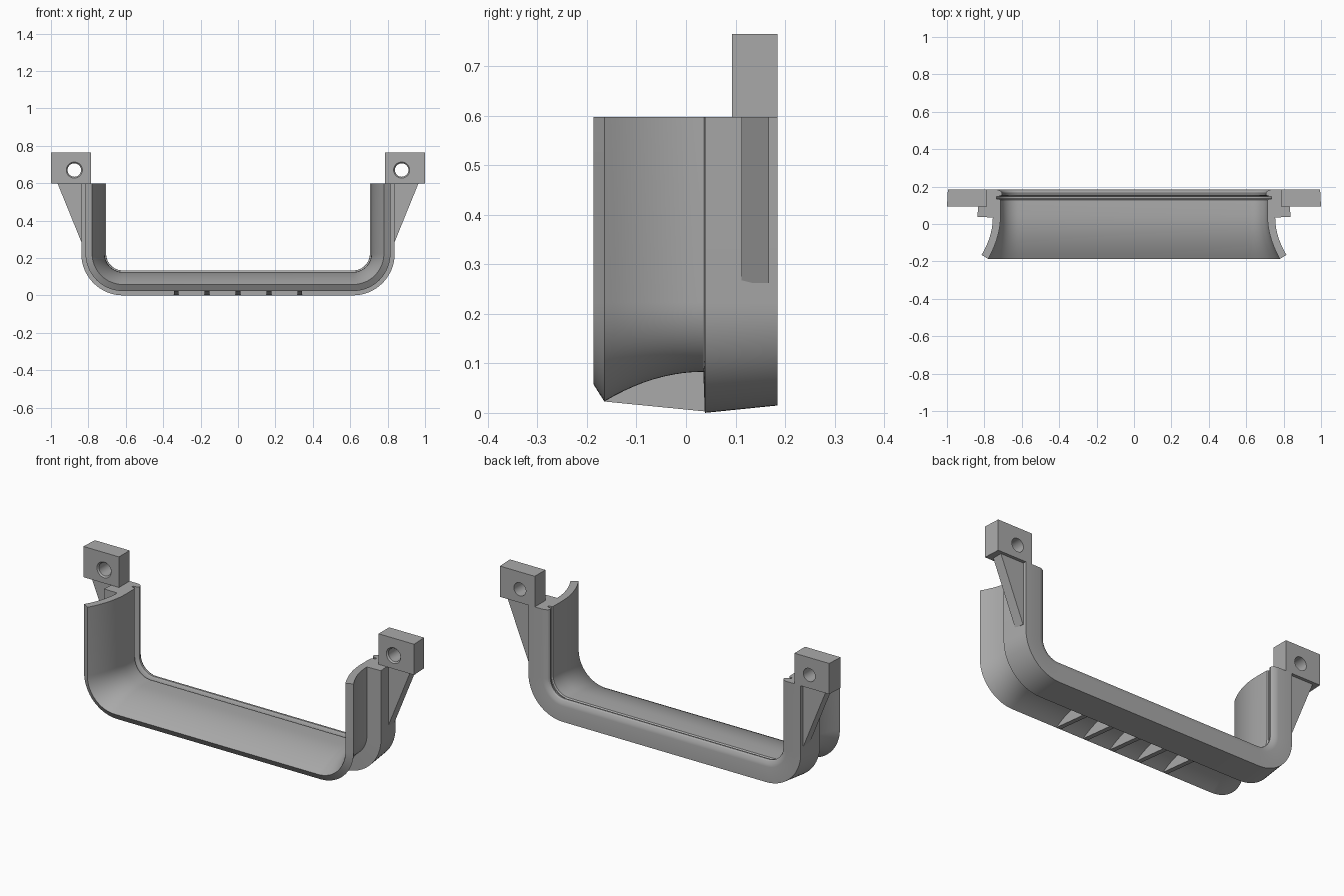
import bpy, bmesh, math
from mathutils import Vector

cube = bpy.data.objects.get("Cube")
if cube:
    bpy.data.objects.remove(cube, do_unlink=True)

grey = bpy.data.materials.new("plain grey")
grey.use_nodes = True
colour = (0.4, 0.4, 0.4, 1)
grey.diffuse_color = colour
grey.node_tree.nodes["Principled BSDF"].inputs["Base Color"].default_value = colour


def finish(name, bm, smooth=True):
    bmesh.ops.recalc_face_normals(bm, faces=bm.faces)
    mesh = bpy.data.meshes.new(name)
    bm.to_mesh(mesh)
    bm.free()
    mesh.materials.append(grey)
    obj = bpy.data.objects.new(name, mesh)
    bpy.context.collection.objects.link(obj)
    bpy.ops.object.select_all(action="DESELECT")
    bpy.context.view_layer.objects.active = obj
    obj.select_set(True)
    if smooth:
        bpy.ops.object.shade_smooth_by_angle(angle=math.radians(28))
    return obj


def loft(name, rings, smooth=True):
    """Skin a list of matching closed rings and cap both ends."""
    bm = bmesh.new()
    rows = [[bm.verts.new(p) for p in ring] for ring in rings]
    n = len(rows[0])
    for a, b in zip(rows, rows[1:]):
        for i in range(n):
            j = (i + 1) % n
            bm.faces.new((a[i], a[j], b[j], b[i]))
    bm.faces.new(rows[0][::-1])
    bm.faces.new(rows[-1])
    return finish(name, bm, smooth)


# U shaped path: points on the outside edge with the inward direction
HALF, RADIUS, TOP, STEPS = 0.838, 0.223, 0.598, 16
right = [(Vector((HALF, 0, TOP)), Vector((-1, 0, 0)))]
for i in range(STEPS + 1):
    a = math.pi / 2 * i / STEPS
    out = Vector((math.cos(a), 0, -math.sin(a)))
    right.append((Vector((HALF - RADIUS, 0, RADIUS)) + out * RADIUS, -out))
left = [(Vector((-p.x, 0, p.z)), Vector((-d.x, 0, d.z))) for p, d in reversed(right)]
path = right + left


# Cross-section as (inward depth, y)
def flare(start, drop, y0, y1, n=10):
    return [(start - drop * (i / n) ** 2, y0 + (y1 - y0) * i / n) for i in range(n + 1)]


outer_flare = flare(0.083, 0.06, 0.035, -0.165)
inner_flare = flare(0.125, 0.067, 0.05, -0.187)[::-1]
rear_rim = [(0.125, 0.095), (0.124, 0.128), (0.118, 0.134), (0.102, 0.135),
            (0.102, 0.146), (0.124, 0.15), (0.132, 0.156), (0.133, 0.165),
            (0.128, 0.174), (0.115, 0.182), (0.1, 0.185), (0.015, 0.185), (0, 0.038)]
profile = outer_flare + inner_flare + rear_rim
loft("flared_channel", [[p + d * s + Vector((0, y, 0)) for s, y in profile] for p, d in path])

# Ribs filling the hollow below the front lip
rib = outer_flare + [(0.003, 0.038), (0.08, 0.045)]
rib = [(y, z) for z, y in outer_flare[::-1]] + [(0.06, 0.08), (0.06, 0.003), (0.038, 0.003)]
rib = [(y, z + 0.003 if y < 0.03 and i else z) for i, (y, z) in enumerate(rib)]
for k in range(-2, 3):
    x = k * 0.165
    loft(f"underside_rib_{k + 3}", [[(x + w, y, z) for y, z in rib] for w in (-0.013, 0.013)], False)


def tube(name, x, z, rings):
    """Round cutter made from (radius, y) rings."""
    n = 40
    return loft(name, [[(x + r * math.cos(2 * math.pi * i / n), y,
                         z + r * math.sin(2 * math.pi * i / n)) for i in range(n)]
                       for r, y in rings], True)


for side, s in (("left", 1), ("right", -1)):
    # Mounting block with a chamfered screw hole
    outline = [(0.785, 0.093), (1.0, 0.093), (0.995, 0.185), (0.785, 0.185)]
    block = loft(f"{side}_mounting_block",
                 [[(s * x, y, z) for x, y in outline] for z in (0.597, 0.765)], False)
    cutter = tube("hole_cutter", s * 0.875, 0.67,
                  [(0.043, 0.05), (0.043, 0.093), (0.036, 0.101), (0.036, 0.25)])
    cutter.hide_render = True
    cut = block.modifiers.new("screw_hole", "BOOLEAN")
    cut.operation, cut.solver, cut.object = "DIFFERENCE", "EXACT", cutter
    bpy.context.view_layer.objects.active = block
    bpy.ops.object.modifier_apply(modifier=cut.name)
    bpy.data.objects.remove(cutter, do_unlink=True)
    bpy.ops.object.select_all(action="DESELECT")
    block.select_set(True)
    bpy.ops.object.shade_smooth_by_angle(angle=math.radians(28))

    # Sloping gusset below the block
    wedge = [(0.8, 0.599), (0.965, 0.599), (0.828, 0.262), (0.8, 0.262)]
    loft(f"{side}_gusset", [[(s * x, y, z) for x, z in wedge] for y in (0.112, 0.168)], False)
